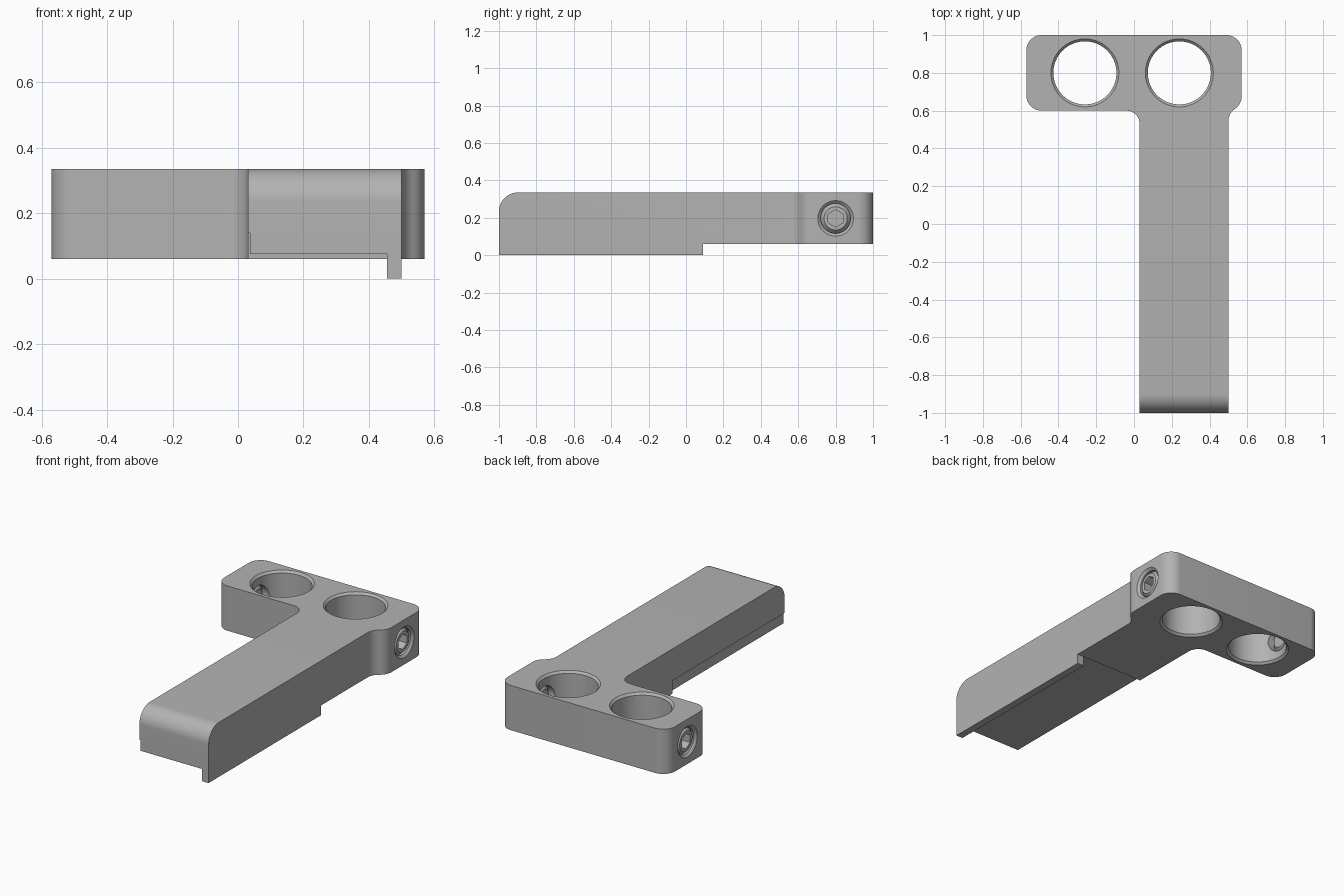
import bpy, bmesh, math
from mathutils import Vector, Matrix

if "Cube" in bpy.data.objects:
    bpy.data.objects.remove(bpy.data.objects["Cube"])

BOTTOM, TOP = 0.06, 0.335
HOLES_X, HOLE_Y = (-0.26, 0.24), 0.8
SCREW_Z = 0.197

grey = bpy.data.materials.new("plain grey")
grey.use_nodes = True
colour = (0.45, 0.45, 0.45, 1)
grey.diffuse_color = colour
grey.node_tree.nodes["Principled BSDF"].inputs["Base Color"].default_value = colour


def make_object(name, bm):
    bmesh.ops.recalc_face_normals(bm, faces=bm.faces)
    mesh = bpy.data.meshes.new(name)
    bm.to_mesh(mesh)
    bm.free()
    mesh.materials.append(grey)
    ob = bpy.data.objects.new(name, mesh)
    bpy.context.collection.objects.link(ob)
    return ob


def box(name, low, high):
    bm = bmesh.new()
    low, high = Vector(low), Vector(high)
    bmesh.ops.create_cube(bm, size=1)
    bmesh.ops.scale(bm, vec=high - low, verts=bm.verts)
    bmesh.ops.translate(bm, vec=(low + high) / 2, verts=bm.verts)
    return make_object(name, bm)


def lathe(name, profile, matrix, sides=64):
    """Closed solid turned about local z from (radius, height) pairs."""
    bm = bmesh.new()
    rings = []
    for r, h in profile:
        angles = [math.tau * i / sides for i in range(sides)]
        rings.append([bm.verts.new((r * math.cos(a), r * math.sin(a), h)) for a in angles])
    for a, b in zip(rings, rings[1:]):
        for i in range(sides):
            j = (i + 1) % sides
            bm.faces.new((a[i], a[j], b[j], b[i]))
    bm.faces.new(rings[0])
    bm.faces.new(rings[-1])
    bm.transform(matrix)
    return make_object(name, bm)


def combine(target, tool, operation):
    mod = target.modifiers.new("cut", 'BOOLEAN')
    mod.operation, mod.solver, mod.object = operation, 'EXACT', tool
    bpy.context.view_layer.objects.active = target
    bpy.ops.object.modifier_apply(modifier=mod.name)
    bpy.data.objects.remove(tool)


def smooth(ob):
    bpy.ops.object.select_all(action='DESELECT')
    ob.select_set(True)
    bpy.context.view_layer.objects.active = ob
    bpy.ops.object.shade_smooth_by_angle(angle=math.radians(25))


def rounded_outline(corners, steps=10):
    """Replace each (x, y, radius) corner by a tangent arc."""
    points = []
    for i, (x, y, r) in enumerate(corners):
        p = Vector((x, y))
        if r == 0:
            points.append(p)
            continue
        u = (Vector(corners[i - 1][:2]) - p).normalized()
        v = (Vector(corners[(i + 1) % len(corners)][:2]) - p).normalized()
        half = u.angle(v) / 2
        centre = p + (u + v).normalized() * r / math.sin(half)
        start = p + u * r / math.tan(half) - centre
        end = p + v * r / math.tan(half) - centre
        sweep = -start.angle_signed(end)
        for k in range(steps + 1):
            points.append(centre + Matrix.Rotation(sweep * k / steps, 2) @ start)
    return points


# Body: crossbar and arm in one outline
outline = rounded_outline([
    (-0.57, 1, 0.08), (-0.57, 0.6, 0.08), (0.03, 0.6, 0.07), (0.03, -1, 0),
    (0.5, -1, 0), (0.5, 0.584, 0.079), (0.57, 0.636, 0.079), (0.57, 1, 0.08)])
bm = bmesh.new()
base = bm.faces.new([bm.verts.new((p.x, p.y, BOTTOM)) for p in outline])
extruded = bmesh.ops.extrude_face_region(bm, geom=[base], use_keep_orig=True)
top_verts = [v for v in extruded["geom"] if isinstance(v, bmesh.types.BMVert)]
bmesh.ops.translate(bm, vec=(0, 0, TOP - BOTTOM), verts=top_verts)
bmesh.ops.recalc_face_normals(bm, faces=bm.faces)

# Rounded front top edge of the arm
nose = [e for e in bm.edges if all(v.co.y < -0.99 and v.co.z > TOP - 0.01 for v in e.verts)]
bmesh.ops.bevel(bm, geom=nose, offset=0.1, segments=12, profile=0.5, affect='EDGES')
body = make_object("bracket_body", bm)

# Relieved underside and side of the arm, with the hanging lip
combine(body, box("underside_relief", (0, -1.1, 0), (0.455, 0.09, 0.075)), 'DIFFERENCE')
combine(body, box("side_relief", (0, -1.1, 0), (0.037, 0.09, 0.14)), 'DIFFERENCE')
combine(body, box("lip", (0.455, -1, 0), (0.5, 0.09, 0.12)), 'UNION')

# Round through holes, chamfered at both ends
for x in HOLES_X:
    profile = [(0.18, BOTTOM - 0.05), (0.18, BOTTOM), (0.167, BOTTOM + 0.013),
               (0.167, TOP - 0.013), (0.18, TOP), (0.18, TOP + 0.05)]
    combine(body, lathe("hole", profile, Matrix.Translation((x, HOLE_Y, 0))), 'DIFFERENCE')

# Threaded bores at the two ends, each with a hex socket set screw
for side, hole_x, name in ((-1, HOLES_X[0], "right_set_screw"), (1, HOLES_X[1], "left_set_screw")):
    place = Matrix.Translation((0, HOLE_Y, SCREW_Z)) @ Matrix.Rotation(side * math.pi / 2, 4, 'Y')
    wall = abs(hole_x) + 0.167
    bore = [(0.08, wall - 0.06), (0.08, 0.557), (0.095, 0.57), (0.095, 0.6)]
    combine(body, lathe("bore", bore, place, 48), 'DIFFERENCE')
    screw = lathe(name, [(0.055, wall + 0.002), (0.08, wall + 0.025), (0.08, 0.54), (0.062, 0.56)], place, 48)
    combine(screw, lathe("socket", [(0.046, 0.48), (0.046, 0.6)], place, 6), 'DIFFERENCE')
    smooth(screw)

smooth(body)
